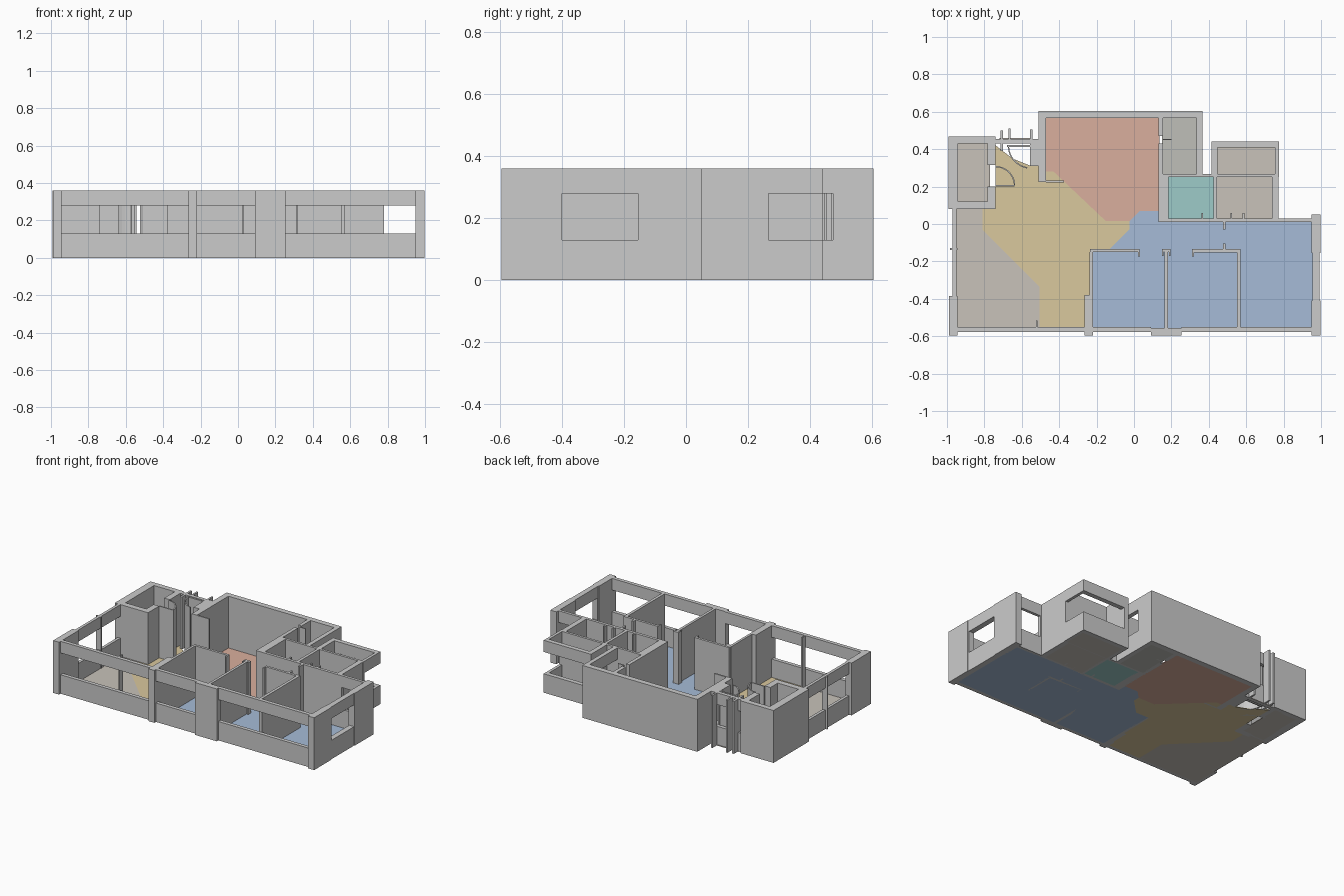
import bpy, bmesh, math

H, SILL, HEAD = 0.36, 0.13, 0.28
FLOOR = 0.004


def finish(name, bm):
    mesh = bpy.data.meshes.new(name)
    bmesh.ops.recalc_face_normals(bm, faces=bm.faces)
    bm.to_mesh(mesh)
    bm.free()
    ob = bpy.data.objects.new(name, mesh)
    bpy.context.collection.objects.link(ob)
    return ob


def prism(bm, pts, z0, z1):
    face = bm.faces.new([bm.verts.new((x, y, z0)) for x, y in pts])
    ext = bmesh.ops.extrude_face_region(bm, geom=[face], use_keep_orig=True)
    for v in ext["geom"]:
        if isinstance(v, bmesh.types.BMVert):
            v.co.z = z1


def rect(x0, x1, y0, y1):
    return [(x0, y0), (x1, y0), (x1, y1), (x0, y1)]


def walls(name, rects):
    """Full-height wall pieces, each x0, x1, y0, y1."""
    bm = bmesh.new()
    for r in rects:
        prism(bm, rect(*r), 0, H)
    return finish(name, bm)


def windows(name, rects):
    """Sill below and header above an open band."""
    bm = bmesh.new()
    for r in rects:
        prism(bm, rect(*r), 0, SILL)
        prism(bm, rect(*r), HEAD, H)
    return finish(name, bm)


def floor(name, pts, mat):
    bm = bmesh.new()
    prism(bm, pts, 0, FLOOR)
    finish(name, bm).data.materials.append(mat)


def door_swing(name, cx, cy, r, a0, a1, leaf):
    """Thin curved panel plus a straight door leaf."""
    bm = bmesh.new()
    angs = [math.radians(a0 + (a1 - a0) * i / 10) for i in range(11)]
    pts = [(cx + r * math.cos(a), cy + r * math.sin(a)) for a in angs]
    q = r - 0.007
    pts += [(cx + q * math.cos(a), cy + q * math.sin(a)) for a in reversed(angs)]
    prism(bm, pts, 0, H)
    prism(bm, rect(*leaf), 0, H)
    finish(name, bm)


def material(name, rgb):
    m = bpy.data.materials.new(name)
    m.diffuse_color = (*rgb, 1)
    return m


salmon = material("salmon", (0.70, 0.43, 0.34))
yellow = material("yellow", (0.70, 0.58, 0.34))
blue = material("blue", (0.38, 0.50, 0.68))
teal = material("teal", (0.34, 0.60, 0.58))
beige = material("beige", (0.58, 0.54, 0.49))
grey = material("grey_green", (0.52, 0.52, 0.48))

# Front facade: columns, then window bands between them
walls("front_columns", [(-0.99, -0.945, -0.595, -0.385), (-0.265, -0.22, -0.595, -0.38),
                        (0.09, 0.255, -0.595, -0.555), (0.955, 0.993, -0.595, -0.4)])
windows("front_windows", [(-0.945, -0.265, -0.578, -0.552), (-0.22, 0.09, -0.578, -0.552),
                          (0.255, 0.955, -0.578, -0.552)])

# Left side: window band with a post, and the corner room
windows("left_window", [(-0.97, -0.95, -0.385, 0.08)])
walls("left_window_post", [(-0.985, -0.945, -0.138, -0.128), (-0.524, -0.516, -0.552, -0.515)])
walls("corner_room_walls", [(-0.993, -0.94, 0.08, 0.467), (-0.94, -0.74, 0.43, 0.467),
                            (-0.94, -0.74, 0.08, 0.12), (-0.782, -0.74, 0.12, 0.2),
                            (-0.782, -0.74, 0.315, 0.43)])

# Right side wall and the window behind the large bedroom
walls("right_wall", [(0.95, 0.996, -0.155, 0.052), (0.95, 0.996, -0.595, -0.41)])
windows("right_window", [(0.955, 0.992, -0.41, -0.155)])
windows("rear_bedroom_window", [(0.78, 0.95, 0.01, 0.03)])

# Large rear room and neighbouring grey room
walls("rear_room_walls", [(-0.51, 0.365, 0.567, 0.605), (-0.51, -0.47, 0.225, 0.567),
                          (-0.47, -0.375, 0.222, 0.232), (0.13, 0.155, 0.47, 0.567),
                          (0.13, 0.155, 0.26, 0.43), (0.13, 0.185, 0.01, 0.26),
                          (0.335, 0.365, 0.475, 0.567)])
windows("grey_room_window", [(0.335, 0.365, 0.265, 0.475)])
walls("rear_door_leaf", [(0.155, 0.2, 0.448, 0.455)])

# Bathroom, utility room and balcony
walls("bath_walls", [(0.13, 0.775, 0.25, 0.267), (0.425, 0.445, 0.03, 0.25),
                     (0.737, 0.772, 0.03, 0.25), (0.185, 0.78, 0.01, 0.03),
                     (0.415, 0.447, 0.267, 0.44)])
windows("balcony_windows", [(0.447, 0.775, 0.408, 0.44), (0.755, 0.775, 0.267, 0.408)])
walls("bath_door_stops", [(x, x + 0.01, 0.03, 0.06) for x in (0.36, 0.515, 0.58)])

# Bedroom partitions
walls("bedroom_partitions", [(-0.235, 0.03, -0.15, -0.133), (-0.237, -0.22, -0.38, -0.15),
                             (0.163, 0.181, -0.555, -0.135), (0.155, 0.19, -0.15, -0.135),
                             (0.31, 0.568, -0.152, -0.135), (0.55, 0.57, -0.555, -0.135)])
walls("bedroom_door_frames", [(0.022, 0.032, -0.175, -0.15), (0.15, 0.157, -0.17, -0.135),
                              (0.188, 0.195, -0.17, -0.135), (0.31, 0.32, -0.175, -0.15),
                              (0.477, 0.49, -0.03, 0.01), (0.477, 0.49, -0.135, -0.105)])

# Entrance: framed band, posts and two door swings
windows("entrance_bands", [(-0.74, -0.51, 0.43, 0.455), (-0.545, -0.51, 0.31, 0.43)])
walls("entrance_posts", [(-0.715, -0.7, 0.39, 0.5), (-0.672, -0.66, 0.455, 0.51),
                         (-0.555, -0.543, 0.455, 0.505), (-0.555, -0.543, 0.31, 0.43)])
door_swing("entrance_door", -0.55, 0.42, 0.125, 180, 260, (-0.68, -0.55, 0.413, 0.422))
door_swing("corner_room_door", -0.74, 0.205, 0.105, 0, 90, (-0.74, -0.64, 0.2, 0.208))

# Coloured floors
floor("lounge_floor", [(-0.97, -0.555), (-0.505, -0.555), (-0.505, -0.335), (-0.81, -0.03),
                       (-0.81, 0.1), (-0.97, 0.1)], beige)
floor("corner_room_floor", rect(-0.95, -0.77, 0.11, 0.44), beige)
floor("hall_floor", [(-0.505, -0.555), (-0.255, -0.555), (-0.255, -0.38), (-0.235, -0.38),
                     (-0.235, -0.135), (-0.13, -0.135), (-0.025, -0.03), (-0.025, 0.015),
                     (-0.15, 0.015), (-0.43, 0.28), (-0.48, 0.28), (-0.51, 0.31), (-0.55, 0.31),
                     (-0.65, 0.35), (-0.74, 0.42), (-0.74, 0.1), (-0.81, 0.1), (-0.81, -0.03),
                     (-0.505, -0.335)], yellow)
floor("entrance_floor", rect(-0.72, -0.55, 0.43, 0.46), beige)
floor("rear_room_floor", [(-0.475, 0.57), (0.135, 0.57), (0.135, 0.07), (0.03, 0.07),
                          (-0.025, 0.015), (-0.15, 0.015), (-0.43, 0.28), (-0.475, 0.28)], salmon)
floor("corridor_floor", [(-0.13, -0.135), (0.17, -0.135), (0.17, 0.01), (0.135, 0.01),
                         (0.135, 0.07), (0.03, 0.07), (-0.025, 0.015), (-0.025, -0.03)], blue)
floor("corridor_floor_end", rect(0.17, 0.56, -0.14, 0.015), blue)
for i, (x0, x1, y1) in enumerate([(-0.225, 0.17, -0.135), (0.17, 0.56, -0.14), (0.56, 0.955, 0.015)]):
    floor(f"bedroom_floor_{i + 1}", rect(x0, x1, -0.555, y1), blue)
floor("bath_floor", rect(0.18, 0.43, 0.02, 0.255), teal)
floor("utility_floor", rect(0.44, 0.74, 0.02, 0.255), beige)
floor("balcony_floor", rect(0.44, 0.76, 0.26, 0.41), beige)
floor("grey_room_floor", rect(0.15, 0.34, 0.26, 0.57), grey)
